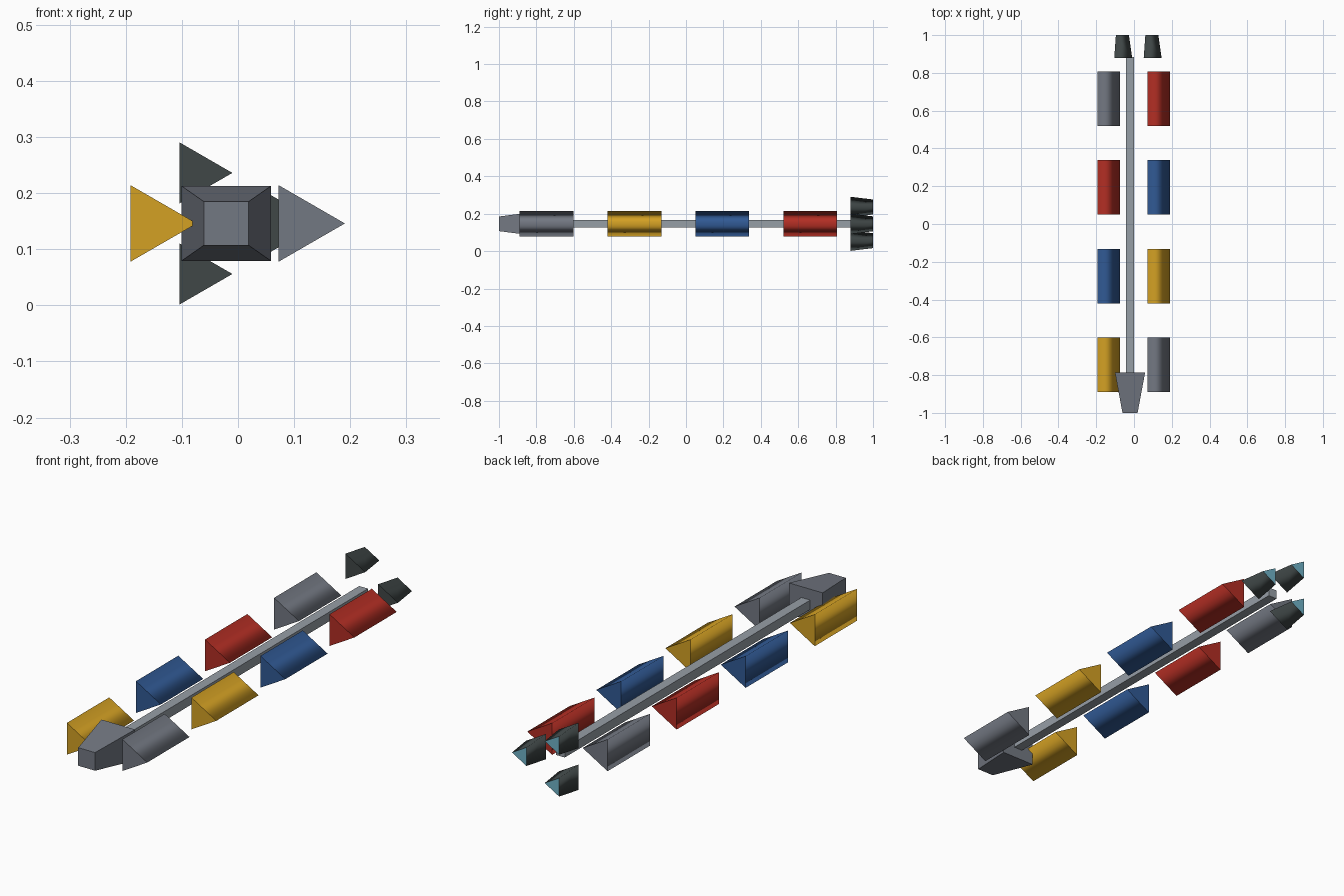
import bpy, bmesh
from math import cos, sin, pi, radians

cube = bpy.data.objects.get("Cube")
if cube:
    bpy.data.objects.remove(cube, do_unlink=True)

AXIS_X, AXIS_Z = -0.021, 0.146


def material(name, *srgb):
    col = [*(c / 12.92 if c < 0.04 else ((c + 0.055) / 1.055) ** 2.4 for c in srgb), 1]
    m = bpy.data.materials.new(name)
    m.use_nodes = True
    m.diffuse_color = col
    m.node_tree.nodes["Principled BSDF"].inputs["Base Color"].default_value = col
    return m


grey = material("slate grey", 0.45, 0.47, 0.51)
yellow = material("cargo yellow", 0.83, 0.63, 0.14)
blue = material("cargo blue", 0.19, 0.35, 0.58)
red = material("cargo red", 0.70, 0.18, 0.14)
steel = material("light steel", 0.59, 0.62, 0.65)
dark = material("dark engine", 0.25, 0.28, 0.28)
glow = material("exhaust cyan", 0.44, 0.70, 0.78)


def loft(name, front, back, y0, y1, mats, smooth=False):
    """Join two (x, z) outlines along y; the rear cap takes the last material."""
    bm = bmesh.new()
    a = [bm.verts.new((x, y0, z)) for x, z in front]
    b = [bm.verts.new((x, y1, z)) for x, z in back]
    n = len(a)
    caps = [bm.faces.new(a), bm.faces.new(b[::-1])]
    caps[1].material_index = len(mats) - 1
    for i in range(n):
        j = (i + 1) % n
        bm.faces.new((a[i], b[i], b[j], a[j])).smooth = smooth
    for cap in caps:
        for e in cap.edges:
            e.smooth = False
    bmesh.ops.recalc_face_normals(bm, faces=bm.faces)
    me = bpy.data.meshes.new(name)
    bm.to_mesh(me)
    bm.free()
    for m in mats:
        me.materials.append(m)
    ob = bpy.data.objects.new(name, me)
    bpy.context.collection.objects.link(ob)
    return ob


def triangle(cx, cz, r):
    return [(cx + r * cos(k * 2 * pi / 3), cz + r * sin(k * 2 * pi / 3)) for k in range(3)]


def rect(w, h):
    return [(AXIS_X + sx * w / 2, AXIS_Z + sz * h / 2)
            for sx, sz in ((-1, -1), (1, -1), (1, 1), (-1, 1))]


# Central spine and tapered nose
loft("spine", rect(0.042, 0.04), rect(0.042, 0.04), -0.8, 0.885, [steel])
loft("nose", rect(0.08, 0.078), rect(0.16, 0.134), -1, -0.785, [grey])

# Two rows of triangular cargo pods
rows = {"left": (0.1115, (grey, yellow, blue, red)),
        "right": (-0.1525, (yellow, blue, red, grey))}
for side, (x, colours) in rows.items():
    for i, mat in enumerate(colours):
        y = -0.746 + 0.47 * i
        tri = triangle(x, AXIS_Z, 0.079)
        loft(f"{side}_pod_{i + 1}", tri, tri, y - 0.144, y + 0.144, [mat], True)

# Three tapered engines around the spine axis
for k in range(3):
    ang = radians(120 * k)
    cx, cz = AXIS_X + 0.104 * cos(ang), AXIS_Z + 0.104 * sin(ang)
    loft(f"engine_{k + 1}", triangle(cx, cz, 0.063), triangle(cx, cz, 0.046),
         0.88, 1, [dark, glow], True)
